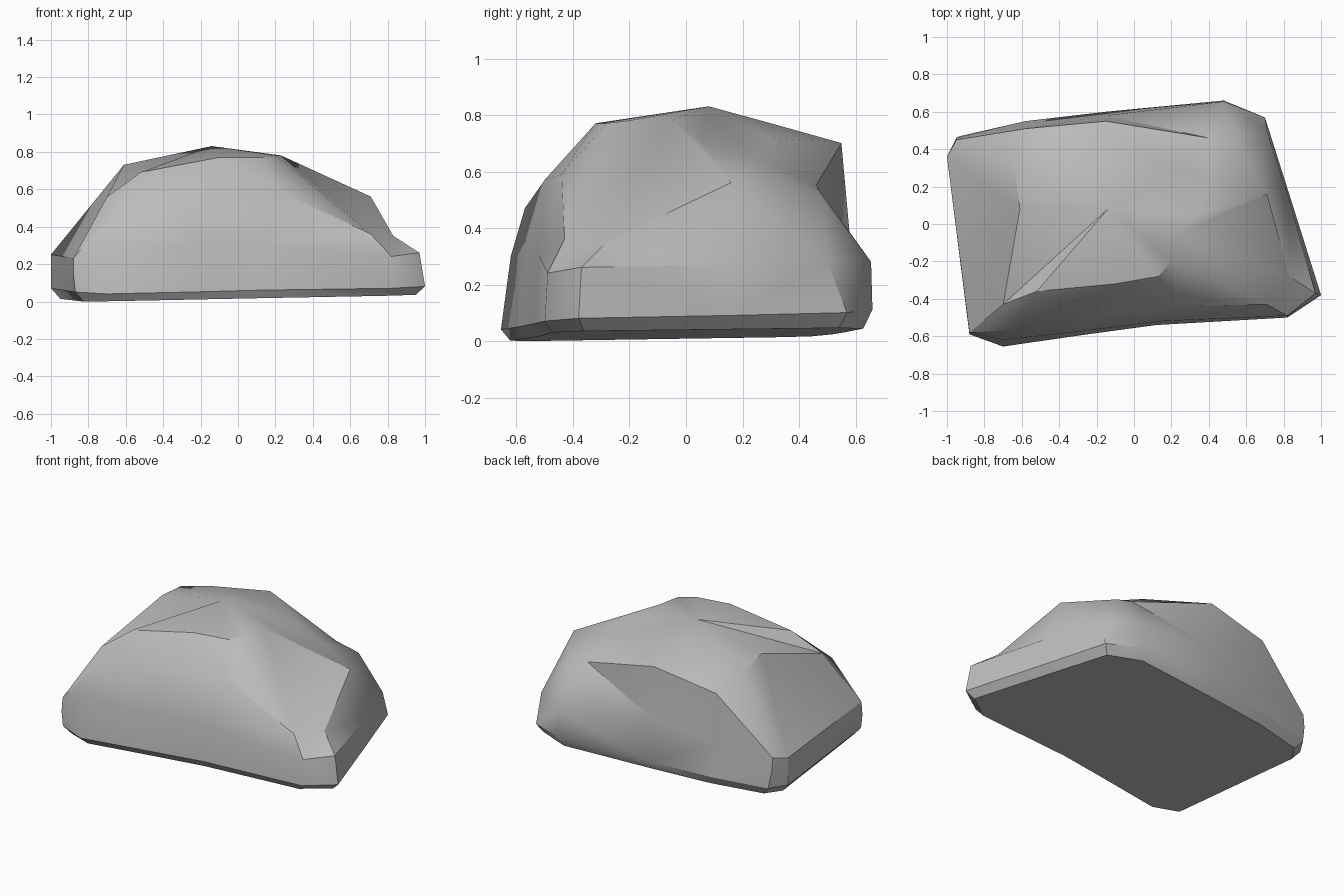
import bpy
import bmesh
import math
from mathutils import Vector

# Remove the default cube only
default_cube = bpy.data.objects.get("Cube")
if default_cube:
    bpy.data.objects.remove(default_cube, do_unlink=True)


def make_material(name, colour):
    material = bpy.data.materials.new(name)
    material.use_nodes = True
    material.diffuse_color = colour
    shader = material.node_tree.nodes["Principled BSDF"]
    shader.inputs["Base Color"].default_value = colour
    shader.inputs["Roughness"].default_value = 0.9
    return material


def add_ring(bm, points):
    """Create one ring of vertices from points given in hundredths."""
    return [bm.verts.new(Vector(point) / 100) for point in points]


def bridge_rings(bm, lower, upper):
    """Join two rings of equal length with a band of quads."""
    count = len(lower)
    for i in range(count):
        following = (i + 1) % count
        bm.faces.new((lower[i], lower[following], upper[following], upper[i]))


def cap_with_peak(bm, ring, peak):
    """Close a ring with a fan of triangles meeting at a peak."""
    top = bm.verts.new(Vector(peak) / 100)
    for i, vert in enumerate(ring):
        bm.faces.new((vert, ring[(i + 1) % len(ring)], top))


def base_point(point, inset=0.95):
    """Draw a foot point inward and drop it onto the tilted ground plane."""
    x, y = point[0] * inset, point[1] * inset
    return (x, y, 2.4 + 0.018 * (x + y))


# Every ring runs anticlockwise from the front corner on the low -x side.
# Foot: the widest outline, just above the bevelled underside
foot = [(-87, -59, 5), (-70, -65.5, 4), (-25, -59, 5), (12, -54, 6),
        (82, -50, 7), (100, -38, 8), (83, 16, 9), (70, 57, 10),
        (48, 66, 11), (-15, 60, 9), (-58, 55, 8), (-93, 47, 7), (-100, 36, 7)]

# Waist: top of the steep lower walls
waist = [(-88, -59, 14), (-70, -62, 30), (-25, -57, 30), (14, -52, 30),
         (82, -49, 24), (97, -37, 26), (82, 16, 27), (71, 50, 28),
         (48, 65.5, 28), (-15, 58, 37), (-59, 53, 30), (-95, 46, 18), (-100, 36, 17)]

# Shoulder: the fold where the walls turn into the upper slopes
shoulder = [(-88, -58, 23), (-67, -57, 47), (-25, -50, 57), (22, -44, 59),
            (71, -43, 36), (83, -28, 35), (71, 16, 56), (54, 49, 50),
            (40, 46, 55), (-15, 55, 70), (-58, 51, 62), (-95, 45, 27), (-100, 36, 25)]

# Crown: rim of the gently sloping top
crown = [(-70, -43, 56), (-52, -36, 69), (-10, -32, 77), (13, -28, 77),
         (20, -20, 78), (23, -5, 78), (34, 5, 71), (42, 25, 64),
         (18, 30, 72), (-15, 30, 77), (-45, 35, 73), (-64, 32, 69), (-61, 8, 73)]

# Loft the boulder
bm = bmesh.new()
outlines = [[base_point(p) for p in foot], foot, waist, shoulder, crown]
rings = [add_ring(bm, outline) for outline in outlines]
for lower, upper in zip(rings, rings[1:]):
    bridge_rings(bm, lower, upper)
cap_with_peak(bm, rings[-1], (-14, 8, 83))
bm.faces.new(list(reversed(rings[0])))

# Settle the boulder on the ground and tidy its faces
lowest = min(vert.co.z for vert in bm.verts)
bmesh.ops.translate(bm, verts=bm.verts, vec=(0, 0, -lowest))
bmesh.ops.recalc_face_normals(bm, faces=bm.faces)
walls = [face for face in bm.faces if len(face.verts) == 4]
bmesh.ops.triangulate(bm, faces=walls, quad_method="SHORT_EDGE")

mesh = bpy.data.meshes.new("boulder")
bm.to_mesh(mesh)
bm.free()
boulder = bpy.data.objects.new("boulder", mesh)
bpy.context.collection.objects.link(boulder)
mesh.materials.append(make_material("stone grey", (0.5, 0.5, 0.5, 1.0)))

# Smooth the slopes while keeping the folds crisp
bpy.ops.object.select_all(action="DESELECT")
boulder.select_set(True)
bpy.context.view_layer.objects.active = boulder
bpy.ops.object.shade_smooth_by_angle(angle=math.radians(32))
